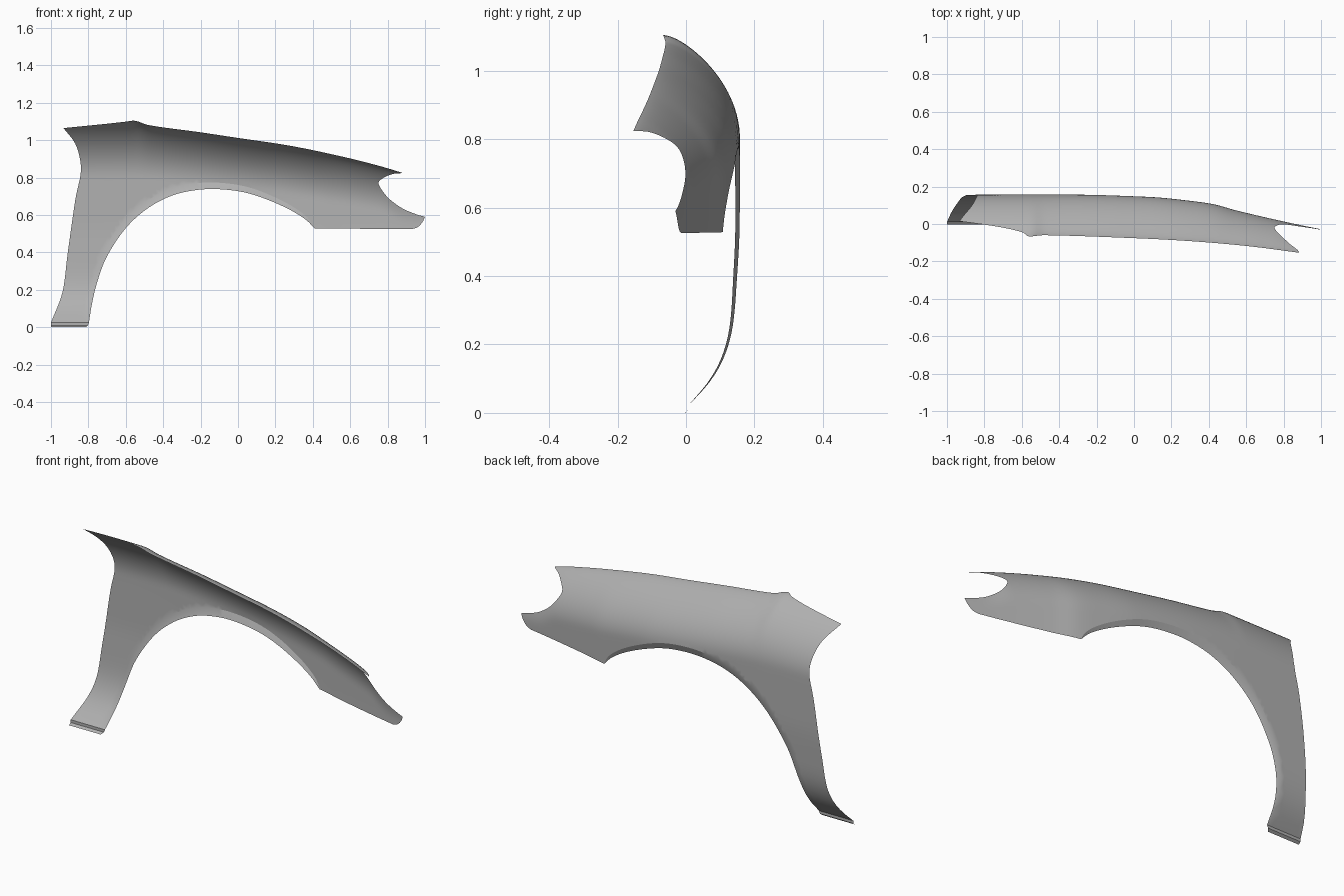
import bpy, bmesh, math
from mathutils import Vector
from mathutils.geometry import delaunay_2d_cdt

if "Cube" in bpy.data.objects:
    bpy.data.objects.remove(bpy.data.objects["Cube"])

grey = bpy.data.materials.new("dark_grey")
grey.diffuse_color = (.44, .44, .44, 1)
grey.use_nodes = True
grey.node_tree.nodes["Principled BSDF"].inputs["Base Color"].default_value = grey.diffuse_color


def lookup(tab, x):
    """Smooth cubic lookup in a list of (x, value) pairs."""
    n = len(tab)
    x = min(max(x, tab[0][0]), tab[-1][0])
    i = max(k for k in range(n - 1) if tab[k][0] <= x)

    def slope(k):
        a, b = tab[max(k - 1, 0)], tab[min(k + 1, n - 1)]
        return (b[1] - a[1]) / (b[0] - a[0])
    (x0, y0), (x1, y1) = tab[i], tab[i + 1]
    h = x1 - x0
    t = (x - x0) / h
    return ((2*t**3 - 3*t*t + 1) * y0 + (t**3 - 2*t*t + t) * h * slope(i)
            + (3*t*t - 2*t**3) * y1 + (t**3 - t*t) * h * slope(i + 1))


def spline(pts, n=6):
    """Catmull-Rom curve through 2D points."""
    p = [Vector(q) for q in pts]
    p = [2 * p[0] - p[1]] + p + [2 * p[-1] - p[-2]]
    out = []
    for i in range(1, len(p) - 2):
        a, b, c, d = p[i - 1:i + 3]
        for k in range(n):
            t = k / n
            out.append(0.5 * (2*b + (c - a)*t + (2*a - 5*b + 4*c - d)*t*t
                              + (3*b - a - 3*c + d)*t**3))
    return out + [p[-2]]


# surface description: bonnet edge height and depth, body width, shoulder, tuck
TOP_Z = [(-1, 1.058), (-.93, 1.065), (-.7, 1.088), (-.6, 1.099), (-.55, 1.104),
         (-.48, 1.081), (-.2, 1.042), (0, 1.012), (.28, .97), (.55, .914),
         (.75, .864), (.88, .825), (1, .785)]
TOP_Y = [(-.55, -.067), (-.48, -.06), (0, -.076), (.3, -.092), (.6, -.118),
         (.88, -.154), (1, -.172)]
WIDTH = [(-1, .155), (-.3, .156), (.1, .143), (.3, .123), (.43, .104),
         (.55, .071), (.8, .013), (1, -.028)]
SHOULDER = [(-1, .80), (-.4, .79), (.75, .63), (.88, .56), (1, .55)]
TUCK = [(.02, .15), (.09, .087), (.16, .046), (.25, .02), (.4, .007), (.55, 0), (1.2, 0)]


def depth(x, z):
    # behind the bonnet corner the section stays constant and is only trimmed
    xe = max(x, -.55)
    zt, yt, w = lookup(TOP_Z, xe), lookup(TOP_Y, xe), lookup(WIDTH, x)
    t = min(max((zt - z) / (zt - lookup(SHOULDER, x)), 0), 1)
    r = 1 - (1 - t) ** 2
    return yt + (w - yt) * 0.5 * (r + math.sqrt(r)) - lookup(TUCK, z)


def to_q(p):
    """Flatten (x, z) so that rows crowd toward the bonnet edge."""
    return Vector((p[0], math.sqrt(max(lookup(TOP_Z, p[0]) - p[1], 0))))


def make_object(name, bm):
    me = bpy.data.meshes.new(name)
    bm.normal_update()
    if sum(f.normal.y * f.calc_area() for f in bm.faces) < 0:
        bmesh.ops.reverse_faces(bm, faces=bm.faces[:])
    bm.to_mesh(me)
    bm.free()
    me.materials.append(grey)
    ob = bpy.data.objects.new(name, me)
    bpy.context.collection.objects.link(ob)
    bpy.ops.object.select_all(action='DESELECT')
    ob.select_set(True)
    bpy.context.view_layer.objects.active = ob
    bpy.ops.object.shade_smooth_by_angle(angle=math.radians(22))
    return ob


# outline, seen from the side
door_edge = spline([(-1, .025), (-.938, .19), (-.91, .4), (-.87, .68), (-.842, .815),
                    (-.845, .9), (-.872, .985), (-.933, 1.065)])
bonnet_edge = [Vector((x, lookup(TOP_Z, x))) for x in
               [-.933 + 1.818 * i / 90 for i in range(91)]]
lamp_edge = spline([(.885, .824), (.83, .82), (.78, .80), (.752, .775), (.765, .74),
                    (.81, .685), (.88, .635), (.95, .605), (1, .59)])
nose = spline([(1, .59), (.985, .56), (.96, .535), (.93, .525)], 3)
lower_edge = [Vector((.93 - .52 * i / 26, .525 + .003 * i / 26)) for i in range(27)]
arch = spline([(.41, .528), (.36, .577), (.27, .632), (.15, .685), (.03, .722), (-.1, .738),
               (-.22, .734), (-.35, .705), (-.48, .638), (-.6, .53), (-.7, .38),
               (-.75, .25), (-.78, .13), (-.797, .025)], 5)
foot = [Vector((-.797 - .203 * i / 10, .025)) for i in range(11)]

outline = []
for part in (door_edge, bonnet_edge, lamp_edge, nose, lower_edge):
    outline += part[:-1]
arch_start = len(outline)
outline += arch[:-1] + foot[:-1]
n_out = len(outline)

# crease line of the wheel arch flange, offset outward from the arch
n = len(arch)
fade = [math.sin(math.pi * i / (n - 1)) ** 0.6 for i in range(n)]
crease = []
for i in range(1, n - 1):
    d = (arch[i + 1] - arch[i - 1]).normalized()
    crease.append(arch[i] + Vector((-d.y, d.x)) * (-0.036 * fade[i]))

# fill: outline, crease and a regular grid inside
pts = [to_q(p) for p in outline + crease]
line = [arch_start] + list(range(n_out, n_out + len(crease))) + [arch_start + n - 1]
edges = list(zip(line[:-1], line[1:]))
fixed = pts[:]
band = [to_q(p) for p in arch]
for i in range(101):
    for j in range(1, 52):
        g = Vector((-1 + i * .02, j * .02))
        if min((g - p).length_squared for p in fixed) > .011 ** 2 and \
           min((g - p).length_squared for p in band) > .03 ** 2:
            pts.append(g)
verts, _, faces, orig, _, _ = delaunay_2d_cdt(pts, edges, [list(range(n_out))], 1, 1e-5)

bm = bmesh.new()
bv = []
for v, src in zip(verts, orig):
    x, z = v.x, lookup(TOP_Z, v.x) - v.y ** 2
    y = depth(x, z)
    for s in src:
        k = s - arch_start
        if 0 < k < n - 1:                      # arch rim turns inward
            c = crease[k - 1]
            y = min(y, depth(c.x, c.y)) - .014 * fade[k]
    bv.append(bm.verts.new((x, y, z)))
for f in faces:
    bm.faces.new([bv[i] for i in f])
bmesh.ops.delete(bm, geom=[v for v in bm.verts if not v.link_faces], context='VERTS')
make_object("fender_panel", bm)

# folded lip along the foot of the rear leg, its front corner rounded off
bm = bmesh.new()
rows = []
for dy, z, inset in ((0, .025, 0), (0, .010, .006), (-.013, 0.0, .016)):
    rows.append([bm.verts.new((p.x - inset * (p.x + 1) / .203,
                               depth(p.x, .025) + dy, z)) for p in foot])
for a, b in zip(rows[:-1], rows[1:]):
    for i in range(len(a) - 1):
        bm.faces.new((a[i], a[i + 1], b[i + 1], b[i]))
make_object("bottom_lip", bm)
